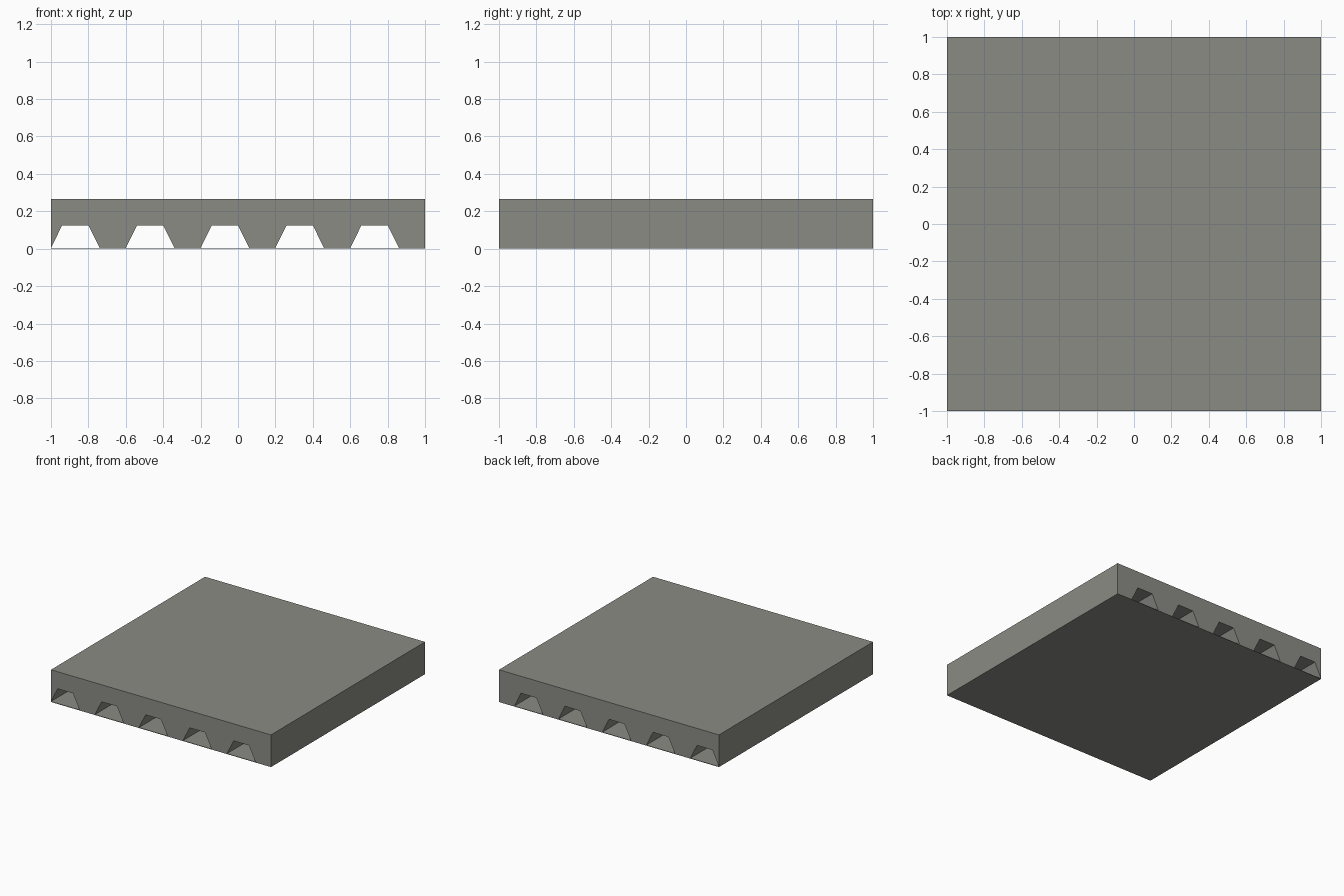
import bpy
import bmesh

cube = bpy.data.objects.get("Cube")
if cube:
    bpy.data.objects.remove(cube, do_unlink=True)

HEIGHT = 0.265
SHEET = 0.004      # thickness of the bottom sheet
RIB_TOP = 0.125    # ceiling of the channels
PITCH = 0.4

grey = bpy.data.materials.new("concrete grey")
grey.use_nodes = True
colour = (0.26, 0.26, 0.235, 1)
grey.diffuse_color = colour
grey.node_tree.nodes["Principled BSDF"].inputs["Base Color"].default_value = colour


def extrude_profile(name, points):
    """Extrude an x-z outline along the full depth in y."""
    bm = bmesh.new()
    face = bm.faces.new([bm.verts.new((x, -1, z)) for x, z in points])
    result = bmesh.ops.extrude_face_region(bm, geom=[face], use_keep_orig=True)
    moved = [v for v in result["geom"] if isinstance(v, bmesh.types.BMVert)]
    bmesh.ops.translate(bm, verts=moved, vec=(0, 2, 0))
    bmesh.ops.recalc_face_normals(bm, faces=bm.faces)
    mesh = bpy.data.meshes.new(name)
    bm.to_mesh(mesh)
    bm.free()
    mesh.materials.append(grey)
    obj = bpy.data.objects.new(name, mesh)
    bpy.context.collection.objects.link(obj)
    return obj


# Slab with trapezoid channels along its underside
outline = []
for i in range(5):
    x = -1 + i * PITCH
    outline += [(x, SHEET), (x + 0.06, RIB_TOP), (x + 0.2, RIB_TOP), (x + 0.26, SHEET)]
outline += [(1, SHEET), (1, HEIGHT), (-1, HEIGHT)]
extrude_profile("ribbed_slab", outline)

# Thin sheet closing the channels from below
extrude_profile("bottom_sheet", [(-1, 0), (1, 0), (1, SHEET), (-1, SHEET)])
